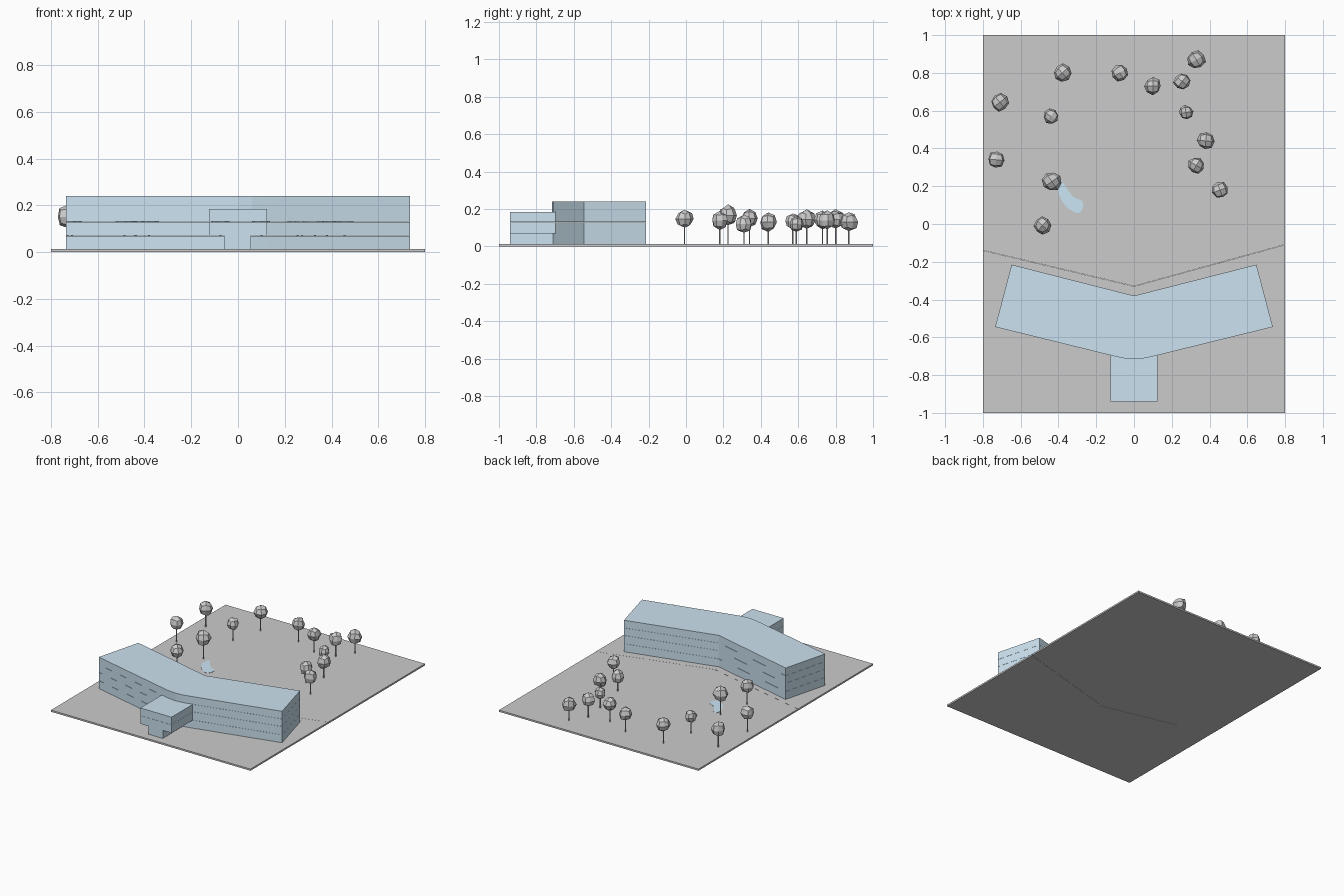
import bpy, bmesh, math, random
from mathutils import Vector

if "Cube" in bpy.data.objects:
    bpy.data.objects.remove(bpy.data.objects["Cube"])

random.seed(4)
TOP = 0.012  # top of the ground slab


def material(name, rgb):
    m = bpy.data.materials.new(name)
    m.diffuse_color = (*rgb, 1)
    m.use_nodes = True
    m.node_tree.nodes["Principled BSDF"].inputs["Base Color"].default_value = m.diffuse_color
    return m


GLASS = material("pale_blue", (0.6, 0.76, 0.87))
WATER = material("water_blue", (0.6, 0.79, 0.92))


def finish(name, bm, mat=None):
    bmesh.ops.recalc_face_normals(bm, faces=bm.faces)
    me = bpy.data.meshes.new(name)
    bm.to_mesh(me)
    bm.free()
    ob = bpy.data.objects.new(name, me)
    bpy.context.collection.objects.link(ob)
    if mat:
        me.materials.append(mat)
    return ob


def prism(name, outline, z0, z1, mat=None):
    """Extrude a plan outline from z0 to z1."""
    bm = bmesh.new()
    base = bm.faces.new([bm.verts.new((x, y, z0)) for x, y in outline])
    up = bmesh.ops.extrude_face_region(bm, geom=[base], use_keep_orig=True)
    moved = [v for v in up["geom"] if isinstance(v, bmesh.types.BMVert)]
    bmesh.ops.translate(bm, verts=moved, vec=(0, 0, z1 - z0))
    return finish(name, bm, mat)


def smooth(pts, steps=5):
    """Catmull-Rom curve through plan points."""
    p = [Vector(q) for q in pts]
    p = [2 * p[0] - p[1]] + p + [2 * p[-1] - p[-2]]
    out = []
    for a, b, c, d in zip(p, p[1:], p[2:], p[3:]):
        for i in range(steps):
            t = i / steps
            out.append(0.5 * (2 * b + (c - a) * t + (2 * a - 5 * b + 4 * c - d) * t * t
                              + (3 * b - a - 3 * c + d) * t ** 3))
    return out + [p[-2]]


def ribbon(name, pts, width):
    """Thin flat footpath along a centre line."""
    c = smooth(pts)
    left, right = [], []
    for i, q in enumerate(c):
        d = (c[min(i + 1, len(c) - 1)] - c[max(i - 1, 0)]).normalized()
        n = Vector((-d.y, d.x)) * width / 2
        left.append(q + n)
        right.append(q - n)
    bm = bmesh.new()
    rows = [[bm.verts.new((*q, TOP + 0.0006)) for q in side] for side in (left, right)]
    for i in range(len(c) - 1):
        bm.faces.new((rows[0][i], rows[1][i], rows[1][i + 1], rows[0][i + 1]))
    ob = finish(name, bm)
    if ob.data.polygons[0].normal.z < 0:
        ob.data.flip_normals()


# Ground: paved front slab and lawn slab split along the bent kerb
kerb = [(0.8, -0.11), (0, -0.33), (-0.8, -0.14)]
prism("forecourt_slab", [(-0.8, -1), (0.8, -1)] + kerb, 0, TOP)
prism("lawn_slab", [(x, y + 0.001) for x, y in kerb] + [(-0.8, 1), (0.8, 1)], 0, TOP)

# Footpaths
ribbon("north_path", [(-0.19, 0.99), (-0.15, 0.6), (-0.14, 0.4), (-0.13, 0.05), (-0.2, -0.12)], 0.05)
ribbon("east_path", [(0.79, 0.195), (0.5, 0.15), (0.3, 0.07), (0.16, -0.03), (0.13, -0.2)], 0.04)
ribbon("diagonal_path", [(0.19, 0.95), (0.19, 0.64), (0.02, 0.53), (-0.2, 0.46), (-0.4, 0.39)], 0.04)
ribbon("loop_path", [(-0.2, 0.44), (-0.4, 0.39), (-0.52, 0.32), (-0.44, 0.14), (-0.4, -0.02),
                     (-0.35, -0.2)], 0.04)
ribbon("cross_path", [(-0.2, -0.12), (-0.08, -0.03), (0.08, -0.03), (0.15, -0.1)], 0.04)
ribbon("west_path", [(-0.785, 0.62), (-0.61, 0.34)], 0.02)

# Pond: curved blob that widens to the south-east
spine = smooth([(-0.39, 0.225), (-0.375, 0.17), (-0.34, 0.12), (-0.3, 0.095), (-0.27, 0.085)], 4)
edge_a, edge_b = [], []
for i, q in enumerate(spine):
    t = i / (len(spine) - 1)
    d = (spine[min(i + 1, len(spine) - 1)] - spine[max(i - 1, 0)]).normalized()
    w = (0.022 + 0.02 * t) * math.sqrt(max(0.02, 1 - (2 * t - 1) ** 4))
    n = Vector((-d.y, d.x)) * w
    edge_a.append(q + n)
    edge_b.append(q - n)
prism("pond", edge_a + edge_b[::-1], TOP - 0.004, TOP + 0.002, WATER)

# Bent main building, one prism per storey
half = [(0, -0.716), (0.06, -0.71), (0.125, -0.695), (0.735, -0.545), (0.648, -0.215), (0, -0.38)]
plan = half + [(-x, y) for x, y in half[-2:0:-1]]
levels = [TOP, 0.07, 0.13, 0.185, 0.24]
GAP = 0.0008
for i, (a, b) in enumerate(zip(levels, levels[1:])):
    prism(f"main_storey_{i + 1}", plan, a, b - (GAP if b < 0.24 else 0), GLASS)


# Entrance wing: narrow base with two wider storeys over it
def wing(name, x0, x1, a, b):
    prism(name, [(x0, -0.94), (x1, -0.94), (x1, -0.697), (x0, -0.697)], a, b, GLASS)


wing("entrance_base", -0.06, 0.055, TOP, 0.07)
wing("entrance_storey_2", -0.125, 0.125, 0.07, 0.13 - GAP)
wing("entrance_storey_3", -0.125, 0.125, 0.13, 0.185)


# Trees: faceted crown on a thin trunk
def tree(i, x, y, z, r):
    bm = bmesh.new()
    bmesh.ops.create_cube(bm, size=2)
    bmesh.ops.subdivide_edges(bm, edges=bm.edges[:], cuts=1, use_grid_fill=True)
    turn = random.uniform(0, math.pi)
    for v in bm.verts:
        p = v.co.normalized() * r * random.uniform(0.94, 1.13)
        v.co = (x + p.x * math.cos(turn) - p.y * math.sin(turn),
                y + p.x * math.sin(turn) + p.y * math.cos(turn), z + p.z * 1.08)
    finish(f"tree_crown_{i}", bm)
    ring = [(x + 0.004 * math.cos(k * math.pi / 3), y + 0.004 * math.sin(k * math.pi / 3))
            for k in range(6)]
    prism(f"tree_trunk_{i}", ring, TOP, z - r * 0.6)


trees = [(-0.38, 0.80, 0.148, 0.045), (-0.075, 0.80, 0.145, 0.043), (0.10, 0.73, 0.142, 0.043),
         (0.255, 0.755, 0.14, 0.044), (0.33, 0.87, 0.132, 0.047), (0.275, 0.59, 0.12, 0.036),
         (0.38, 0.44, 0.13, 0.044), (0.33, 0.31, 0.12, 0.043), (0.455, 0.18, 0.138, 0.043),
         (-0.71, 0.645, 0.145, 0.046), (-0.44, 0.57, 0.135, 0.039), (-0.73, 0.34, 0.15, 0.043),
         (-0.435, 0.225, 0.166, 0.049), (-0.485, -0.008, 0.147, 0.044)]
for i, t in enumerate(trees, 1):
    tree(i, *t)
